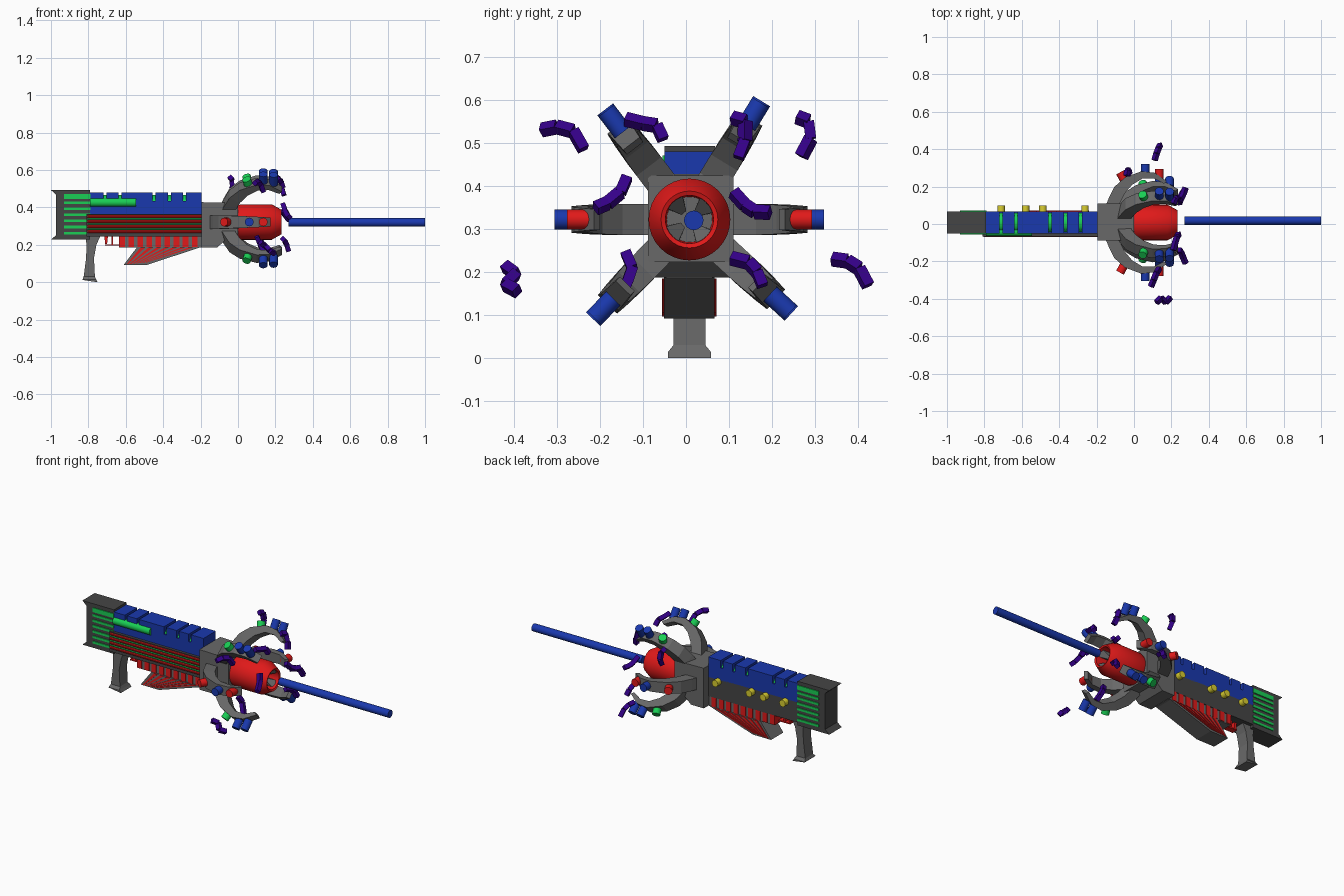
import bpy, bmesh
from math import sin, cos, radians, pi
from mathutils import Vector, Matrix

if "Cube" in bpy.data.objects:
    bpy.data.objects.remove(bpy.data.objects["Cube"])

YC, ZC = 0.008, 0.322   # main axis of the weapon


def material(name, rgb):
    m = bpy.data.materials.new(name)
    m.diffuse_color = (*rgb, 1)
    m.use_nodes = True
    m.node_tree.nodes["Principled BSDF"].inputs["Base Color"].default_value = m.diffuse_color
    return m


RED = material("red", (0.75, 0.01, 0.01))
BLUE = material("blue", (0.01, 0.04, 0.42))
GREEN = material("green", (0.01, 0.62, 0.09))
YELLOW = material("yellow", (0.7, 0.62, 0.03))
PURPLE = material("purple", (0.035, 0.0, 0.25))
DARK = material("dark_grey", (0.06, 0.06, 0.06))
GREY = material("mid_grey", (0.14, 0.14, 0.14))


def finish(name, bm, mat, smooth=False):
    bmesh.ops.recalc_face_normals(bm, faces=bm.faces[:])
    me = bpy.data.meshes.new(name)
    bm.to_mesh(me)
    bm.free()
    if mat:
        me.materials.append(mat)
    ob = bpy.data.objects.new(name, me)
    bpy.context.collection.objects.link(ob)
    if smooth:
        bpy.ops.object.select_all(action='DESELECT')
        ob.select_set(True)
        bpy.context.view_layer.objects.active = ob
        bpy.ops.object.shade_smooth_by_angle(angle=radians(35))
    return ob


def loft(name, rings, mat):
    bm = bmesh.new()
    vs = [[bm.verts.new(p) for p in r] for r in rings]
    n = len(rings[0])
    for a, b in zip(vs, vs[1:]):
        for i in range(n):
            bm.faces.new((a[i], a[(i + 1) % n], b[(i + 1) % n], b[i]))
    bm.faces.new(vs[0])
    bm.faces.new(vs[-1])
    return finish(name, bm, mat)


def prism(name, pts, y0, y1, mat):
    """Side profile (x, z) extruded across y."""
    return loft(name, [[(x, y, z) for x, z in pts] for y in (y0, y1)], mat)


def box(name, x0, x1, y0, y1, z0, z1, mat):
    return prism(name, [(x0, z0), (x1, z0), (x1, z1), (x0, z1)], y0, y1, mat)


def rod(name, a, b, r, mat, sides=20):
    a, b = Vector(a), Vector(b)
    d = b - a
    bm = bmesh.new()
    bmesh.ops.create_cone(bm, cap_ends=True, segments=sides, radius1=r, radius2=r, depth=d.length)
    bm.transform(Matrix.Translation((a + b) / 2) @ d.to_track_quat('Z', 'Y').to_matrix().to_4x4())
    return finish(name, bm, mat, True)


# stock with flared butt and green slats
prism("stock", [(-1, .493), (-.79, .493), (-.79, .228), (-1, .228), (-.972, .252), (-.972, .468)], -.05, .067, DARK)
for i in range(7):
    z = .458 - i * .0325
    h = .013 if i == 0 else .007
    box("stock_slat", -.93, -.789, -.055, .072, z - h, z + h, GREEN)

# receiver with rails on the front side
box("receiver", -.81, -.19, -.058, .067, .245, .365, DARK)
box("rail_panel", -.81, -.19, -.066, -.05, .245, .365, DARK)
for i, z in enumerate((.352, .325, .298, .271)):
    rod("red_rail", (-.805, -.062, z), (-.192, -.062, z), .009, RED, 10)
    if i < 3:
        rod("green_rail", (-.805, -.063, z - .0135), (-.192, -.063, z - .0135), .005, GREEN, 8)

# blue top cover cut by grooves, with green discs in them
box("cover_base", -.79, -.195, -.05, .067, .36, .435, BLUE)
grooves = [-.71, -.63, -.45, -.365, -.285]
edges = [-.79] + grooves + [-.195]
for a, b in zip(edges, edges[1:]):
    box("cover_block", a + (.008 if a > -.78 else 0), b - (.008 if b < -.2 else 0), -.05, .067, .435, .48, BLUE)
for g in grooves:
    rod("groove_disc", (g - .008, YC, .412), (g + .008, YC, .412), .055, GREEN, 24)
rod("side_tube", (-.79, -.042, .427), (-.545, -.042, .427), .023, GREEN)
for x in (-.71, -.58, -.487, -.262):
    rod("back_knob", (x, .06, .35), (x, .1, .35), .02, YELLOW, 16)

# grip, trigger and guard
grip = [(-.815, -.735, .25, .037), (-.81, -.757, .2, .037), (-.812, -.77, .13, .037),
        (-.825, -.765, .03, .037), (-.832, -.758, .014, .05)]
rings = [[(a, YC - w, z), (b, YC - w, z), (b, YC + w, z), (a, YC + w, z)] for a, b, z, w in grip]
a, b = -.83, -.75
rings.append([(a, YC - .05, .012), (b, YC - .05, 0), (b, YC + .05, 0), (a, YC + .05, .012)])
loft("grip", rings, GREY)
prism("trigger", [(-.715, .25), (-.695, .25), (-.7, .205), (-.71, .205)], -.005, .02, RED)
box("guard_bottom", -.71, -.63, -.01, .026, .196, .203, RED)
box("guard_post", -.676, -.668, -.01, .026, .2, .25, RED)

# lower magazine: grey core with red slats and a fanned wedge
box("magazine_top", -.635, -.19, -.047, .062, .185, .25, GREY)
prism("magazine_wedge", [(-.54, .187), (-.2, .187), (-.49, .092), (-.612, .092)], -.051, .066, GREY)
for i in range(9):
    x = -.635 + i * .0485
    box("magazine_slat", x, x + .03, -.052, .067, .188, .246, RED)
for i in range(7):
    t0, t1 = i / 7 + .02, i / 7 + .1
    lo = [(-.597 + .11 * t, .097 + .008 * t) for t in (t0, t1)]
    hi = [(-.528 + .3 * t, .185) for t in (t0, t1)]
    prism("wedge_slat", [lo[0], lo[1], hi[1], hi[0]], -.056, .071, RED)

# hub
prism("hub", [(-.195, .428), (0, .424), (0, .223), (-.07, .223), (-.11, .187), (-.195, .187)], -.088, .11, GREY)

# hollow drum spun around the axis
bm = bmesh.new()
prof = [(-.01, .0), (-.01, .086), (.015, .095), (.18, .095), (.232, .066), (.228, .056), (.13, .052), (.13, 0)]
vs = [bm.verts.new((x, 0, r)) for x, r in prof]
for p, q in zip(vs, vs[1:]):
    bm.edges.new((p, q))
bmesh.ops.spin(bm, geom=bm.verts[:] + bm.edges[:], cent=(0, 0, 0), axis=(1, 0, 0), angle=2 * pi, steps=32)
bmesh.ops.remove_doubles(bm, verts=bm.verts[:], dist=1e-5)
bm.transform(Matrix.Translation((0, YC, ZC)))
finish("drum", bm, RED, True)
rod("drum_core", (.12, YC, ZC), (.15, YC, ZC), .055, GREY, 24)
for k in range(4):
    rot = Matrix.Rotation(k * pi / 2 + .7, 3, 'X')
    loft("drum_tooth", [[Vector((x, YC, ZC)) + rot @ Vector((x2, s, r)) for x, x2, s, r in
         ((.14, 0, w, .052), (.14, .075, w, .055), (.14, .03, w * .3, .02))] for w in (-.024, .024)], GREY)

# beam
rod("beam", (.27, .018, .32), (1, .018, .32), .0225, BLUE, 24)

# curved claws round the hub: outer (x, r), inner (x, r), half width
CLAW = [(-.16, .07, -.07, .07, .036), (-.135, .13, -.075, .105, .036), (-.105, .19, -.05, .155, .036),
        (-.05, .24, -.01, .202, .034), (.04, .274, .045, .235, .031), (.11, .266, .105, .236, .028),
        (.175, .222, .16, .208, .024)]


def claw(angle, shift, studs):
    c, s = cos(radians(angle)), sin(radians(angle))

    def at(x, r, t=0):
        return (x, YC + c * r - s * t, ZC + s * r + c * t)
    loft("claw", [[at(xo + shift, ro, -w), at(xo + shift, ro, w), at(xi + shift, ri, w), at(xi + shift, ri, -w)]
                  for xo, ro, xi, ri, w in CLAW], GREY)
    for x, r0, r1, lean, mat in studs:
        rod("claw_stud", at(x - lean * -.3, r0), at(x - lean, r1), .023, mat, 16)


side = [(-.05, .21, .268, .025, RED), (.06, .25, .313, 0, BLUE), (.135, .23, .285, 0, RED)]
diagonal = [(.055, .24, .288, .01, GREEN), (.135, .26, .322, 0, BLUE), (.19, .255, .318, 0, BLUE)]
for ang in (0, 180):
    claw(ang, 0, side)
for ang in (58.6, 127.4, 226, -42.7):
    claw(ang, .06, diagonal)

# crackling sparks: short chains of small blocks, start x, drift in x, then (y, z) joints
SPARKS = [
    (.09, .015, [(-.335, .53), (-.3, .537), (-.262, .527), (-.238, .485)]),
    (.21, .01, [(-.14, .555), (-.1, .545), (-.068, .54), (-.053, .508)]),
    (.21, .012, [(.108, .558), (.138, .55), (.137, .505), (.122, .465)]),
    (-.04, .005, [(.258, .56), (.285, .55), (.29, .51), (.268, .468)]),
    (.24, .012, [(-.137, .42), (-.152, .385), (-.182, .36), (-.21, .348)]),
    (.24, .012, [(.11, .385), (.137, .355), (.16, .34), (.195, .338)]),
    (.1, .015, [(-.14, .245), (-.125, .21), (-.137, .175), (-.15, .143)]),
    (.24, .01, [(.105, .232), (.145, .222), (.165, .2), (.178, .168)]),
    (.11, .01, [(.34, .23), (.375, .225), (.402, .208), (.423, .168)]),
    (.12, .025, [(-.42, .213), (-.395, .195), (-.42, .17), (-.392, .155)]),
]
for x, dx, joints in SPARKS:
    pts = [Vector((x + i * dx, y, z)) for i, (y, z) in enumerate(joints)]
    for p, q in zip(pts, pts[1:]):
        rod("spark", p, q, .0175, PURPLE, 4)
